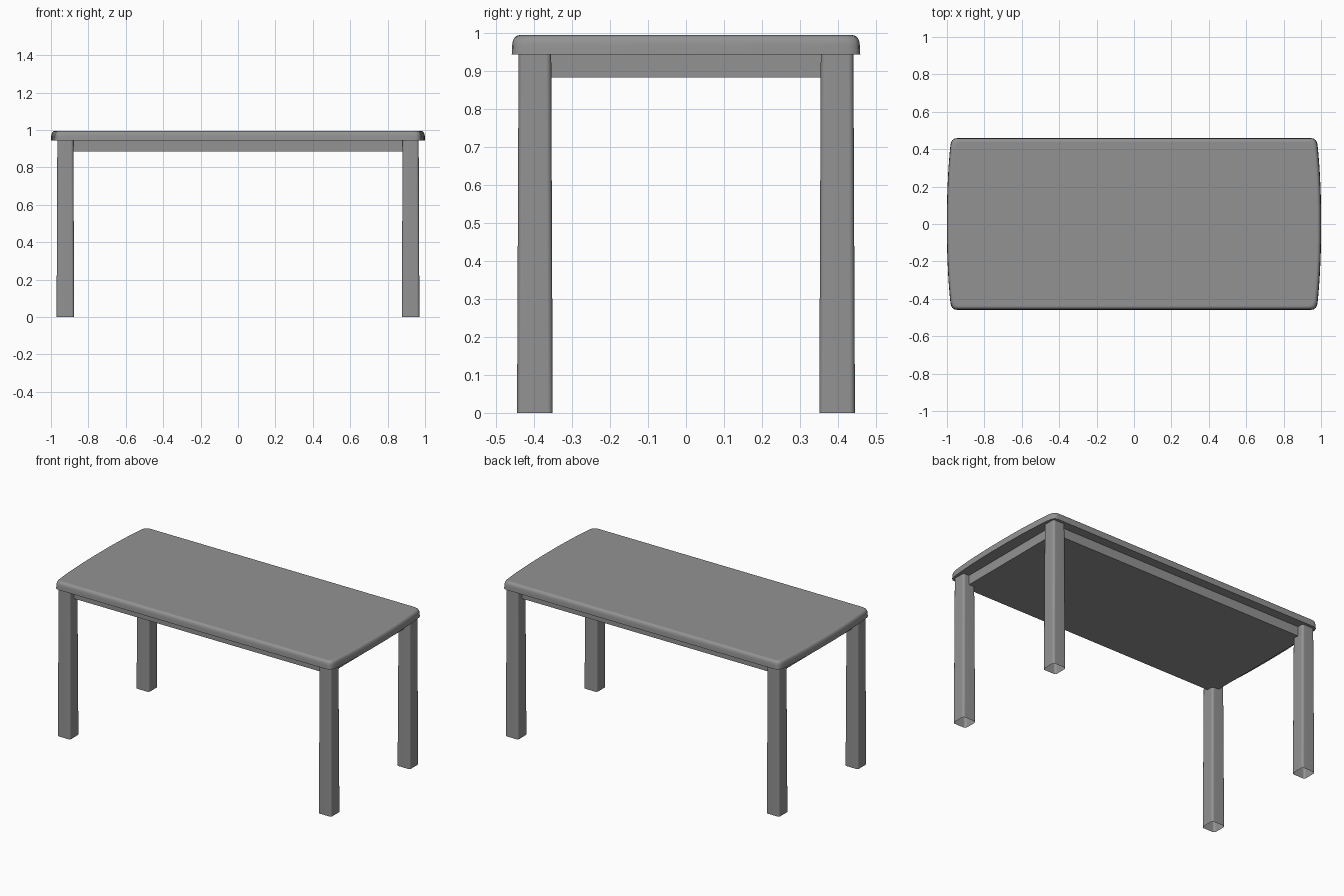
import bpy, bmesh, math

if "Cube" in bpy.data.objects:
    bpy.data.objects.remove(bpy.data.objects["Cube"])

# Dark grey finish shared by all parts
grey = bpy.data.materials.new("dark_grey")
grey.diffuse_color = (0.29, 0.29, 0.29, 1.0)
grey.use_nodes = True
grey.node_tree.nodes["Principled BSDF"].inputs["Base Color"].default_value = grey.diffuse_color


def loft(name, rings, cap_bottom=True, cap_top=True):
    """Skin a stack of equal-length rings of (x, y, z) points."""
    bm = bmesh.new()
    loops = [[bm.verts.new(p) for p in ring] for ring in rings]
    n = len(loops[0])
    for a, b in zip(loops, loops[1:]):
        for i in range(n):
            j = (i + 1) % n
            bm.faces.new((a[i], a[j], b[j], b[i]))
    if cap_bottom:
        bm.faces.new(list(reversed(loops[0])))
    if cap_top:
        bm.faces.new(loops[-1])
    bmesh.ops.recalc_face_normals(bm, faces=bm.faces)
    mesh = bpy.data.meshes.new(name)
    bm.to_mesh(mesh)
    bm.free()
    mesh.materials.append(grey)
    obj = bpy.data.objects.new(name, mesh)
    bpy.context.collection.objects.link(obj)
    bpy.ops.object.select_all(action='DESELECT')
    obj.select_set(True)
    bpy.context.view_layer.objects.active = obj
    bpy.ops.object.shade_smooth_by_angle(angle=math.radians(40))
    # Keep the large faces looking flat beside their rounded edges
    obj.modifiers.new("weighted_normals", 'WEIGHTED_NORMAL').keep_sharp = True
    return obj


def rounded_square(cx, cy, half, radius, z, steps=4):
    pts = []
    for k, (sx, sy) in enumerate(((1, 1), (-1, 1), (-1, -1), (1, -1))):
        for i in range(steps + 1):
            a = math.pi / 2 * (k + i / steps)
            pts.append((cx + sx * (half - radius) + radius * math.cos(a),
                        cy + sy * (half - radius) + radius * math.sin(a), z))
    return pts


# Table top: bowed short ends, rounded corners, softened upper edge
quarter = [(1.0, 0.08), (0.998, 0.18), (0.992, 0.30), (0.984, 0.40),
           (0.980, 0.43), (0.973, 0.447), (0.962, 0.456), (0.945, 0.459)]
outline = (quarter
           + [(-x, y) for x, y in reversed(quarter)]
           + [(-x, -y) for x, y in quarter]
           + [(x, -y) for x, y in reversed(quarter)])
edge_profile = [(0.0, 0.944), (0.001, 0.968), (0.003, 0.980),
                (0.007, 0.988), (0.013, 0.993), (0.021, 0.995)]
loft("table_top", [[(x * (1 - d), y * (1 - d / 0.459), z) for x, y in outline]
                   for d, z in edge_profile])

# Apron frame: closed box under the top, set in to the middle of the legs
ax, ay = 0.925, 0.40
loft("apron", [[(ax, ay, z), (-ax, ay, z), (-ax, -ay, z), (ax, -ay, z)]
               for z in (0.884, 0.945)])

# Legs: hollow rounded square tubes, slightly wider at the foot
for side, sx in (("left", -1), ("right", 1)):
    for end, sy in (("front", -1), ("back", 1)):
        cx, cy = sx * 0.923, sy * 0.398
        loft(f"{end}_{side}_leg",
             [rounded_square(cx, cy, 0.047, 0.014, 0.0),
              rounded_square(cx, cy, 0.043, 0.014, 0.945)],
             cap_bottom=False, cap_top=False)
